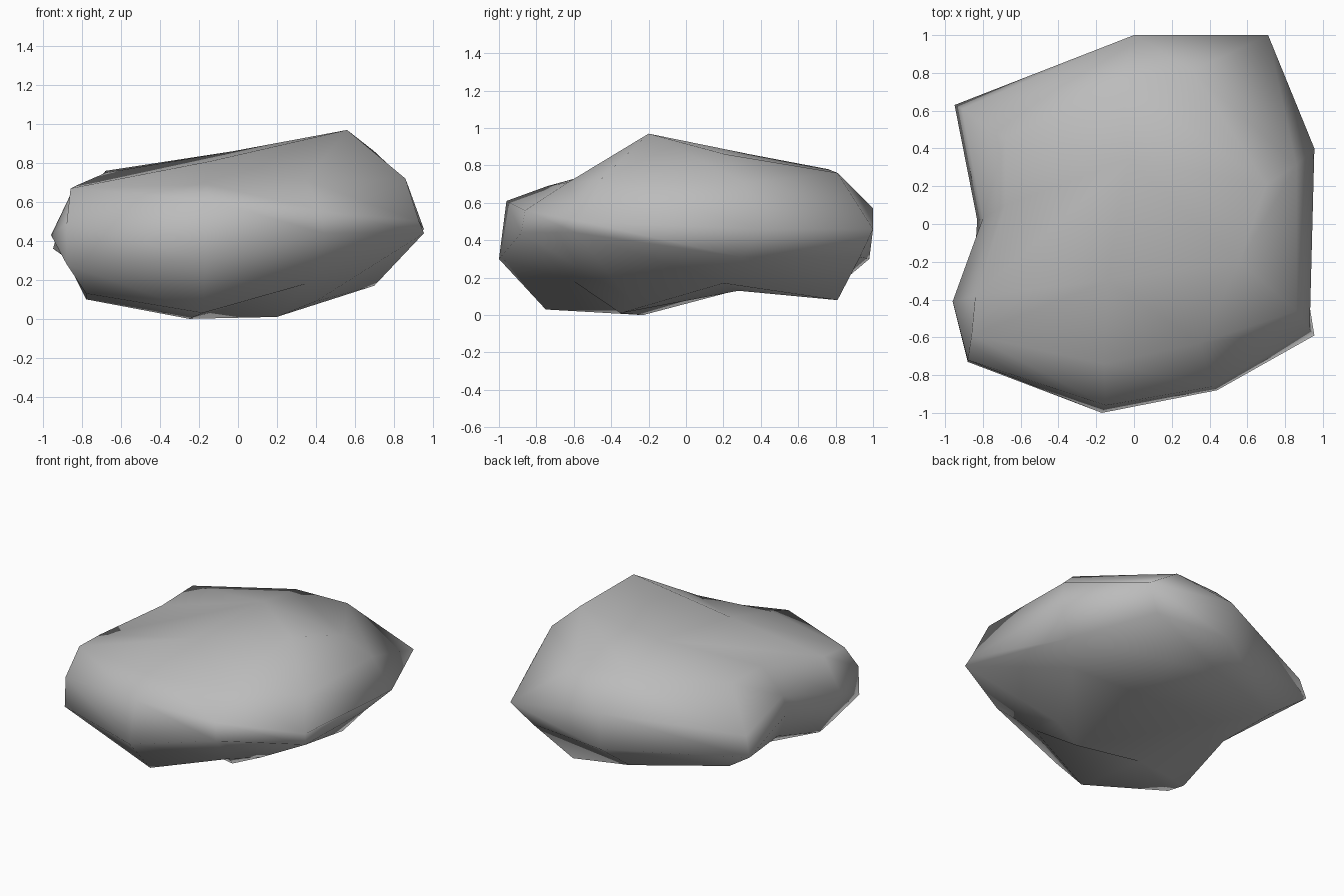
import bpy
import bmesh

default_cube = bpy.data.objects.get("Cube")
if default_cube:
    bpy.data.objects.remove(default_cube, do_unlink=True)

# One grey stone colour
stone = bpy.data.materials.new("stone_grey")
stone.use_nodes = True
stone_colour = (.5, .5, .5, 1)
stone.diffuse_color = stone_colour
stone.node_tree.nodes["Principled BSDF"].inputs["Base Color"].default_value = stone_colour

# Contours of the boulder, each running clockwise from the back corner at -x
underside = [(-.72, .53, .2), (-.1, .79, .14), (.34, .81, .08), (.7, .2, .17), (.4, -.3, .09),
             (.35, -.6, .18), (-.18, -.75, .03), (-.78, -.58, .13), (-.78, -.42, .1), (-.75, .02, .23)]
lower_side = [(-.95, .63, .36), (0, .98, .3), (.58, .93, .31), (.81, .3, .31), (.955, -.59, .44),
              (.44, -.88, .44), (-.17, -1, .3), (-.88, -.73, .28), (-.86, -.42, .26), (-.83, .02, .42)]
upper_side = [(-.91, .61, .5), (0, 1, .57), (.71, 1, .46), (.955, .4, .46), (.93, -.56, .5),
              (.42, -.86, .56), (-.15, -.96, .61), (-.88, -.72, .49), (-.96, -.41, .43), (-.8, .03, .54)]
shoulder = [(-.68, .45, .76), (-.07, .76, .78), (.31, .81, .76), (.86, .31, .71), (.86, -.46, .72),
            (.35, -.63, .71), (-.16, -.74, .69), (-.86, -.59, .67), (-.84, -.38, .68), (-.68, .1, .75)]

# Inner corners of the crown and base; the letters tie each contour point to a corner
crown = {"a": (-.03, .34, .86), "b": (.7, .21, .86), "c": (.56, -.2, .97), "d": (-.14, -.3, .81)}
base = {"a": (-.45, .3, .14), "b": (.1, .28, .13), "c": (.2, -.35, .01), "d": (-.25, -.23, 0)}
crown_links = "aabbccddda"
base_links = "abbbccddda"

bm = bmesh.new()


def add_ring(points):
    return [bm.verts.new(point) for point in points]


def bridge(first, second):
    """Join two closed rings, using triangles where corners coincide."""
    for i in range(len(first)):
        j = (i + 1) % len(first)
        corners = list(dict.fromkeys((first[i], first[j], second[j], second[i])))
        bm.faces.new(corners)


def close_cap(ring, corners, links):
    """Join a contour to four inner corners and fill the middle."""
    inner = {key: bm.verts.new(point) for key, point in corners.items()}
    bridge(ring, [inner[key] for key in links])
    for triangle in ("abc", "acd"):
        bm.faces.new([inner[key] for key in triangle])


# Boulder body and caps
rings = [add_ring(points) for points in (underside, lower_side, upper_side, shoulder)]
for lower, upper in zip(rings, rings[1:]):
    bridge(lower, upper)
close_cap(rings[-1], crown, crown_links)
close_cap(rings[0], base, base_links)

bmesh.ops.recalc_face_normals(bm, faces=bm.faces[:])
for face in bm.faces:
    face.smooth = True

mesh = bpy.data.meshes.new("boulder")
bm.to_mesh(mesh)
bm.free()
mesh.materials.append(stone)
boulder = bpy.data.objects.new("boulder", mesh)
bpy.context.collection.objects.link(boulder)
